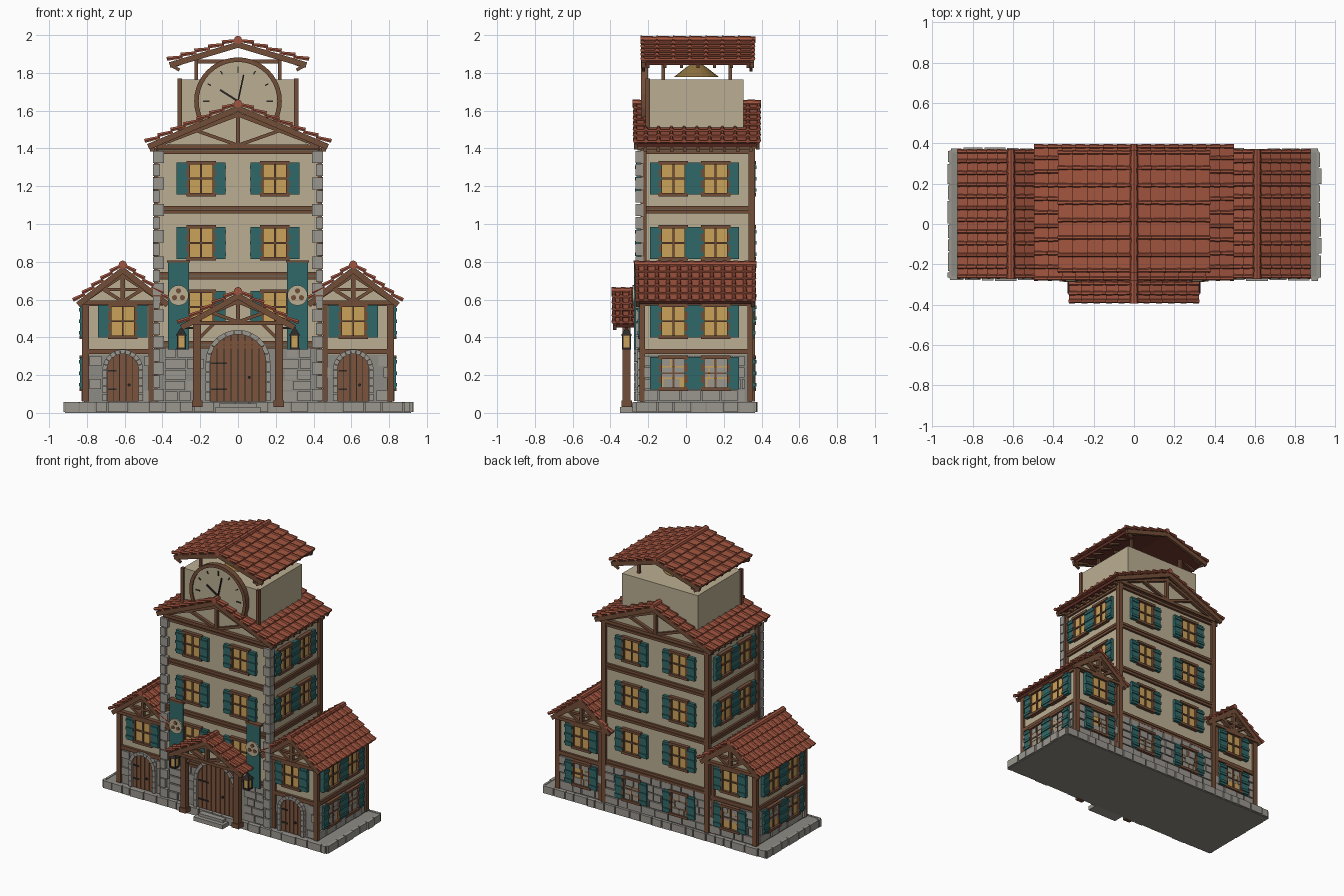
import bpy, bmesh, random
from math import pi, sin, cos, radians, hypot
from mathutils import Matrix, Vector

if "Cube" in bpy.data.objects:
    bpy.data.objects.remove(bpy.data.objects["Cube"])

random.seed(4)
COL = dict(cream=(.50, .43, .29), roof=(.36, .09, .05), under=(.13, .03, .02), wood=(.17, .075, .04),
           door=(.20, .09, .045), teal=(.03, .14, .14), amber=(.60, .36, .10), stone=(.27, .26, .23),
           block=(.33, .31, .28), iron=(.025, .022, .02), brass=(.28, .17, .05))
MAT = {}
for k, c in COL.items():
    MAT[k] = bpy.data.materials.new(k)
    MAT[k].diffuse_color = (*c, 1)
PARTS = {}
I = Matrix()
T = Matrix.Translation


def part(name, col):
    return PARTS.setdefault((name, col), bmesh.new())


def box(name, col, x0, x1, y0, y1, z0, z1, M=I):
    m = M @ T(((x0 + x1) / 2, (y0 + y1) / 2, (z0 + z1) / 2)) @ Matrix.Diagonal((abs(x1 - x0), abs(y1 - y0), abs(z1 - z0), 1))
    bmesh.ops.create_cube(part(name, col), size=1, matrix=m)


def prism(name, col, pts, y0, y1, M=I):
    """Extrude an xz outline along y."""
    bm = part(name, col)
    a = [bm.verts.new(M @ Vector((x, y0, z))) for x, z in pts]
    b = [bm.verts.new(M @ Vector((x, y1, z))) for x, z in pts]
    f = [bm.faces.new(a), bm.faces.new(b[::-1])]
    n = len(pts)
    f += [bm.faces.new((a[i], b[i], b[(i + 1) % n], a[(i + 1) % n])) for i in range(n)]
    bmesh.ops.recalc_face_normals(bm, faces=f)


def beam(name, col, p, q, w, y0, y1, M=I):
    """Straight timber between two xz points."""
    d = (Vector(q) - Vector(p)).normalized() * w / 2
    n = (-d.y, d.x)
    prism(name, col, [(p[0] + n[0], p[1] + n[1]), (q[0] + n[0], q[1] + n[1]),
                      (q[0] - n[0], q[1] - n[1]), (p[0] - n[0], p[1] - n[1])], y0, y1, M)


def cone(name, col, r1, r2, depth, M, seg=8):
    bmesh.ops.create_cone(part(name, col), cap_ends=True, segments=seg, radius1=r1, radius2=r2, depth=depth, matrix=M)


def ring(name, col, cx, cz, r0, r1, y0, y1, n, a1, M=I, gap=0.0):
    for i in range(n):
        s, e = a1 * (i + gap) / n, a1 * (i + 1 - gap) / n
        prism(name, col, [(cx + r * cos(t), cz + r * sin(t)) for r, t in ((r0, s), (r1, s), (r1, e), (r0, e))], y0, y1, M)


def face(x, y, deg):
    """Wall frame: local x along the wall, local -y outward."""
    return T((x, y, 0)) @ Matrix.Rotation(radians(deg), 4, 'Z')


def window(M, u, z, off=.1):
    w, h = .068, .085
    box("window_glass", "amber", u - w, u + w, -.008, .01, z - h, z + h, M)
    for s in (-1, 1):
        box("window_frame", "wood", u + s * w - .009, u + s * w + .009, -.022, .01, z - h, z + h, M)
        box("window_frame", "wood", u - w - .01, u + w + .01, -.026, .01, z + s * h - .009, z + s * h + .009, M)
        c = u + s * off
        box("shutter", "teal", c - .03, c + .03, -.022, .005, z - h, z + h, M)
        for k in (-.06, 0, .06):
            box("shutter", "teal", c - .031, c + .031, -.029, 0, z + k - .009, z + k + .009, M)
    box("window_frame", "wood", u - .005, u + .005, -.016, .01, z - h, z + h, M)
    box("window_frame", "wood", u - w, u + w, -.016, .01, z - .005, z + .005, M)


def stones(M, u0, u1, z0, z1, hole=None):
    n = max(1, round((z1 - z0) / .058))
    h = (z1 - z0) / n
    for r in range(n):
        u, z = u0, z0 + r * h
        while u < u1 - .02:
            e = min(u1, u + random.uniform(.06, .12))
            if not hole or e < hole[0] - hole[1] or u > hole[0] + hole[1]:
                box("wall_stone", "block", u + .004, e - .004, -random.uniform(.006, .014), .01, z + .004, z + h - .004, M)
            u = e


def door(M, u, r, spring, n):
    arc = [(u + r * cos(pi * i / 14), spring + r * sin(pi * i / 14)) for i in range(15)]
    prism("door_backing", "iron", arc + [(u - r, .06), (u + r, .06)], -.006, .01, M)
    for i in range(n):
        a, b = -r + 2 * r * i / n + .002, -r + 2 * r * (i + 1) / n - .002
        pts = [(u + x, spring + (max(0, r * r - x * x)) ** .5) for x in (b, (a + b) / 2, a)]
        prism("door_plank", "door", pts + [(u + a, .06), (u + b, .06)], -.013, 0, M)
    ring("door_arch", "block", u, spring, r, r + .024, -.028, .01, 11, pi, M, .03)
    for s in (-1, 1):
        for k in range(4):
            h = (spring - .06) / 4
            box("door_arch", "block", u + s * r, u + s * (r + .024), -.028, .01, .06 + k * h + .002, .06 + (k + 1) * h - .002, M)
    for z in (.12, spring - .01):
        box("door_hinge", "iron", u - r + .005, u - r * .4, -.018, 0, z, z + .01, M)
    cone("door_knob", "iron", .008, .008, .012, M @ T((u + r * .4, -.018, spring - .08)) @ Matrix.Rotation(pi / 2, 4, 'X'))


def roof(name, cx, zr, hw, ze, y0, y1, cols, rows):
    L, drop, ym, W = hypot(hw, zr - ze), zr - ze, (y0 + y1) / 2, y1 - y0
    st, cw = L / rows, W / cols
    for s in (-1, 1):
        X, Z = Vector((s * hw, 0, -drop)) / L, Vector((s * drop, 0, hw)) / L
        M = Matrix((X, Z.cross(X), Z)).transposed().to_4x4()
        M.translation = (cx, ym, zr)
        box(name + "_deck", "under", 0, L - .01, -W / 2 + .01, W / 2 - .01, -.016, .003, M)
        for t in (-1, 1):
            box(name + "_bargeboard", "wood", 0, L, t * (W / 2 - .005), t * (W / 2 - .025), -.028, .003, M)
        for i in range(rows):
            R = M @ T((i * st, 0, .002)) @ Matrix.Rotation(-.013 / st, 4, 'Y')
            for j in range(cols):
                v = -W / 2 + j * cw
                box(name + "_tile", "roof", 0, st + .008, v + .002, v + cw - .002, 0, .009, R)
            for j in range(cols + 1):
                v = min(max(-W / 2 + j * cw, -W / 2 + .01), W / 2 - .01)
                cone(name + "_tile", "roof", .009, .012, st + .008,
                     R @ T((st / 2 + .004, v, .008)) @ Matrix.Rotation(pi / 2, 4, 'Y'), 6)
    for j in range(cols):
        cone(name + "_ridge", "roof", .018, .022, cw + .004,
             T((cx, y0 + (j + .5) * cw, zr + .013)) @ Matrix.Rotation(pi / 2, 4, 'X'))


def gable(M, u, hw, zr, ze, w=.022, d=-.022):
    """Tie beam, rafters, king post and struts."""
    box("gable_timber", "wood", u - hw, u + hw, d - .004, .01, ze - w / 2, ze + w / 2, M)
    box("gable_timber", "wood", u - w / 2, u + w / 2, d, .01, ze, zr - .02, M)
    for s in (-1, 1):
        beam("gable_timber", "wood", (u, zr - .035), (u + s * hw, ze + .005), w, d, .01, M)
        beam("gable_timber", "wood", (u + s * .01, ze + .01), (u + s * hw * .5, (zr + ze) / 2 - .02), w * .8, d, .01, M)


# stone base and entrance step
box("base", "stone", -.915, .915, -.27, .365, 0, .055)
for x, y, deg, h in ((0, -.27, 0, .915), (0, .365, 180, .915), (.915, .048, 90, .317), (-.915, .048, -90, .317)):
    stones(face(x, y, deg), -h, h, 0, .062)
box("entrance_step", "block", -.12, .12, -.35, -.26, 0, .03)
box("entrance_step", "block", -.10, .10, -.32, -.26, .03, .05)

# tower body, storey by storey
TF, TB = face(0, -.24, 0), face(0, .345, 180)
prism("tower_wall", "cream", [(-.42, .05), (.42, .05), (.42, 1.4), (0, 1.6), (-.42, 1.4)], -.24, .345)
box("tower_stone_wall", "stone", -.424, .424, -.244, .349, .05, .35)
stones(face(0, -.244, 0), -.39, .39, .06, .345, (0, .17))
stones(face(0, .349, 180), -.41, .41, .06, .345)
for z in (.36, .725, 1.075, 1.39):
    for dz in (-.011, .011):
        box("tower_floor_beam", "wood", -.434, .434, -.256, .361, z + dz - .009, z + dz + .009)
for s in (-1, 1):
    box("tower_post", "wood", s * .405, s * .44, .33, .365, .06, 1.4)
    box("tower_post", "wood", s * .41, s * .445, -.238, -.21, .06, 1.4)
    for k in range(19):
        w = .035 if k % 2 else .055
        box("corner_quoin", "block", s * (.447 - w), s * .45, -.268, -.235 + w * .2, .063 + k * .07, .127 + k * .07)
    for z in (.56, .9, 1.24):
        window(TF, s * .195, z)
    for z in (.21, .56, .9, 1.24):
        window(TB, s * .195, z)
    for z in (.9, 1.24):
        for u in (-.112, .112):
            window(face(s * .42, .045, s * 90), u, z, .093)
    for k in range(9):
        box("rafter_end", "wood", s * .42, s * .465, -.225 + k * .07, -.207 + k * .07, 1.385, 1.405)
door(face(0, -.246, 0), 0, .148, .268, 8)
for M in (TF, TB):
    gable(M, 0, .43, 1.615, 1.41)
roof("tower_roof", 0, 1.625, .48, 1.42, -.28, .395, 10, 7)

# side wings
for s in (-1, 1):
    c = s * .61
    prism("wing_wall", "cream", [(c - .2, .05), (c + .2, .05), (c + .2, .58), (c, .75), (c - .2, .58)], -.225, .335)
    box("wing_stone_wall", "stone", c - .204, c + .204, -.229, .339, .05, .31)
    WF, WB, WS = face(c, -.229, 0), face(c, .339, 180), face(s * .814, .045, s * 90)
    stones(WF, -.18, .19, .06, .305, (0, .105))
    stones(WB, -.19, .19, .06, .305)
    stones(WS, -.27, .27, .06, .305)
    for z in (.325, .58):
        box("wing_floor_beam", "wood", c - .214, c + .214, -.243, .35, z - .014, z + .014)
    for y in (-.246, .325):
        box("wing_post", "wood", s * .79, s * .825, y, y + .03, .06, .59)
        box("wing_post", "wood", s * .45, s * .475, y + .003, y + .025, .06, .59)
    door(WF, 0, .084, .228, 5)
    window(WF, 0, .485)
    for z in (.21, .485):
        window(WB, 0, z)
        for u in (-.112, .112):
            window(WS, u, z, .093)
    for M in (WF, WB):
        gable(M, 0, .21, .765, .585)
        box("gable_timber", "wood", -.11, .11, -.02, .01, .645, .66, M)
    roof("wing_roof", c, .772, .245, .582, -.27, .37, 11, 5)

# porch with posts, open truss and lanterns
roof("porch_roof", 0, .632, .305, .462, -.392, -.245, 3, 5)
gable(face(0, -.355, 0), 0, .27, .625, .475)
for s in (-1, 1):
    box("porch_post", "wood", s * .195, s * .237, -.335, -.293, .03, .5)
    box("porch_post", "wood", s * .188, s * .244, -.342, -.286, .03, .065)
    box("porch_beam", "wood", s * .2, s * .232, -.37, -.24, .475, .5)
    beam("porch_brace", "wood", (s * .21, .39), (s * .13, .47), .018, -.325, -.305)
    L = T((s * .3, -.315, 0))
    box("lantern_arm", "iron", s * -.07, .005, -.005, .005, .445, .455, L)
    box("lantern_glass", "amber", -.02, .02, -.02, .02, .345, .41, L)
    box("lantern_base", "iron", -.025, .025, -.025, .025, .335, .347, L)
    for x in (-.02, .02):
        for y in (-.02, .02):
            box("lantern_base", "iron", x - .004, x + .004, y - .004, y + .004, .34, .41, L)
    cone("lantern_cap", "iron", .042, .006, .04, L @ T((0, 0, .43)) @ Matrix.Rotation(pi / 4, 4, 'Z'), 4)

    # hanging banners with round emblem
    x = s * .315
    box("banner", "teal", x - .055, x + .055, -.274, -.266, .335, .8)
    box("banner_rod", "wood", x - .06, x + .06, -.278, -.24, .795, .808)
    R = Matrix.Rotation(pi / 2, 4, 'X')
    cone("banner_disc", "cream", .054, .054, .012, T((x, -.278, .622)) @ R, 20)
    for k in range(3):
        a = pi / 2 + k * 2 * pi / 3
        cone("banner_dot", "wood", .014, .014, .012, T((x + .024 * cos(a), -.282, .622 + .024 * sin(a))) @ R, 10)

# clock stage, belfry posts, bell and top roof
box("clock_stage", "cream", -.31, .31, -.2, .305, 1.45, 1.765)
for s in (-1, 1):
    box("clock_stage_post", "wood", s * .297, s * .32, -.215, -.19, 1.46, 1.77)
    for y in (-.12, .235):
        box("belfry_post", "wood", s * .212, s * .23, y - .009, y + .009, 1.76, 1.88)
    for k in range(7):
        y = -.2 + k * .088
        beam("top_rafter", "wood", (s * .26, 1.868), (s * .345, 1.834), .018, y - .008, y + .008)
    for y in (-.225, .345):
        beam("top_brace", "wood", (s * .355, 1.84), (s * .31, 1.815), .016, y - .008, y + .008)
roof("top_roof", 0, 1.962, .365, 1.853, -.24, .365, 7, 5)
cone("bell", "brass", .12, .05, .055, T((0, .055, 1.805)), 20)
cone("bell", "brass", .05, .02, .02, T((0, .055, 1.842)), 20)
box("bell_hanger", "wood", -.22, .22, .045, .065, 1.85, 1.87)

# clock face with rim, hour marks and hands
C = T((0, -.215, 1.65))
cone("clock_face", "cream", .215, .215, .03, C @ Matrix.Rotation(pi / 2, 4, 'X'), 40)
ring("clock_rim", "wood", 0, 0, .208, .232, -.024, .015, 40, 2 * pi, C)
for k in range(12):
    a = k * pi / 6
    r = .15 if k % 3 == 0 else .165
    beam("clock_mark", "iron", (r * cos(a), r * sin(a)), (.185 * cos(a), .185 * sin(a)), .007, -.02, 0, C)
beam("clock_hand", "iron", (0, 0), (.03, .14), .008, -.024, 0, C)
beam("clock_hand", "iron", (0, 0), (-.095, .06), .011, -.022, 0, C)

# turn every collected mesh into an object
for (name, col), bm in PARTS.items():
    me = bpy.data.meshes.new(name)
    bm.to_mesh(me)
    bm.free()
    me.materials.append(MAT[col])
    bpy.context.collection.objects.link(bpy.data.objects.new(name, me))

for m in bpy.data.materials:
    if m.users and not m.is_grease_pencil:
        m.use_nodes = True
        m.node_tree.nodes["Principled BSDF"].inputs["Base Color"].default_value = m.diffuse_color
